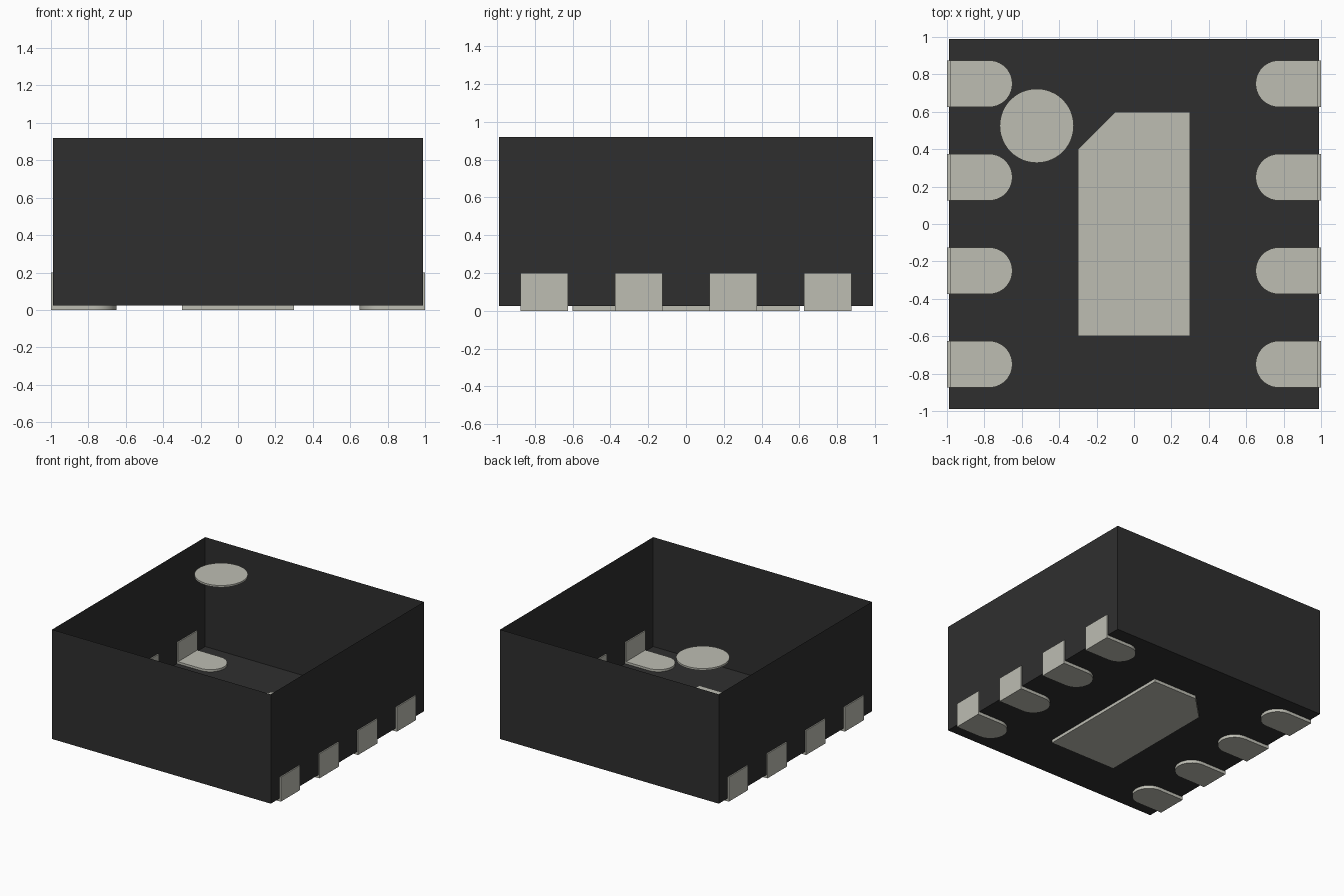
import bpy, bmesh, math

old = bpy.data.objects.get("Cube")
if old:
    bpy.data.objects.remove(old, do_unlink=True)


def material(name, rgb):
    m = bpy.data.materials.new(name)
    m.use_nodes = True
    m.diffuse_color = (*rgb, 1)
    m.node_tree.nodes["Principled BSDF"].inputs["Base Color"].default_value = (*rgb, 1)
    return m


charcoal = material("charcoal plastic", (0.028, 0.028, 0.028))
metal = material("pale metal", (0.51, 0.51, 0.45))


def prism(bm, outline, z0, z1):
    """Add an upright solid with the given flat outline."""
    face = bm.faces.new([bm.verts.new((x, y, z0)) for x, y in outline])
    top = bmesh.ops.extrude_face_region(bm, geom=[face])["geom"]
    verts = [v for v in top if isinstance(v, bmesh.types.BMVert)]
    bmesh.ops.translate(bm, verts=verts, vec=(0, 0, z1 - z0))


def finish(bm, name, mat, smooth=False):
    bmesh.ops.recalc_face_normals(bm, faces=bm.faces)
    mesh = bpy.data.meshes.new(name)
    bm.to_mesh(mesh)
    bm.free()
    mesh.materials.append(mat)
    obj = bpy.data.objects.new(name, mesh)
    bpy.context.collection.objects.link(obj)
    if smooth:
        bpy.ops.object.select_all(action="DESELECT")
        obj.select_set(True)
        bpy.context.view_layer.objects.active = obj
        bpy.ops.object.shade_smooth_by_angle(angle=math.radians(35))
    return obj


def arc(cx, cy, r, start, end, steps):
    angles = [math.radians(start + (end - start) * i / steps) for i in range(steps + 1)]
    return [(cx + r * math.cos(a), cy + r * math.sin(a)) for a in angles]


# Thin-walled body, open at the top
HALF, FLOOR, TOP = 0.99, 0.025, 0.92
bm = bmesh.new()
prism(bm, [(-HALF, -HALF), (HALF, -HALF), (HALF, HALF), (-HALF, HALF)], FLOOR, TOP)
lid = [f for f in bm.faces if f.calc_center_median().z > TOP - 0.01]
bmesh.ops.delete(bm, geom=lid, context="FACES_ONLY")
finish(bm, "body_shell", charcoal)

# L-shaped contacts: round-ended foot below, short plate up the side wall
WIDTH, FOOT_TOP, PLATE = 0.125, 0.043, 0.02
for side, label in ((-1, "right"), (1, "left")):
    for i in range(4):
        y = 0.75 - 0.5 * i
        bm = bmesh.new()
        foot = [(1, y - WIDTH)] + arc(0.775, y, WIDTH, 270, 90, 20) + [(1, y + WIDTH)]
        prism(bm, [(side * px, py) for px, py in foot], 0, FOOT_TOP)
        plate = [(1 - PLATE, y - WIDTH), (1, y - WIDTH), (1, y + WIDTH), (1 - PLATE, y + WIDTH)]
        prism(bm, [(side * px, py) for px, py in plate], FOOT_TOP, 0.2)
        finish(bm, f"{label}_contact_{i + 1}", metal, True)

# Central pad with one cut corner
bm = bmesh.new()
prism(bm, [(-0.3, -0.6), (0.3, -0.6), (0.3, 0.6), (-0.1, 0.6), (-0.3, 0.4)], 0, 0.04)
finish(bm, "centre_pad", metal)

# Round corner marker, level with the rim
bm = bmesh.new()
prism(bm, arc(-0.52, 0.525, 0.198, 0, 360, 48)[:-1], TOP - 0.015, TOP)
finish(bm, "corner_marker", metal, True)
